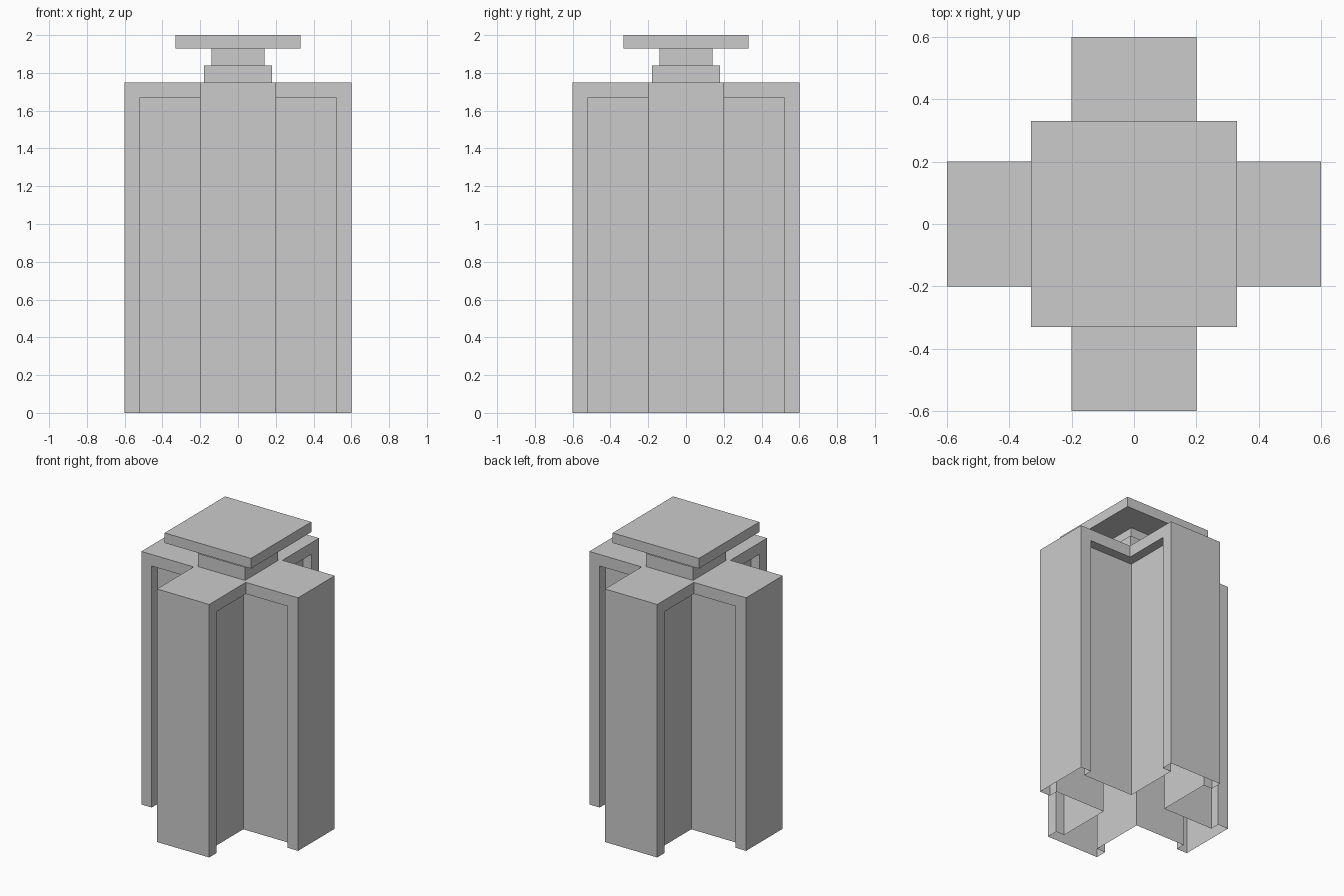
import bpy, bmesh
from mathutils import Matrix

if "Cube" in bpy.data.objects:
    bpy.data.objects.remove(bpy.data.objects["Cube"])

ARM, HALF = 0.60, 0.20        # arm reach and half width
JAMB, REC = 0.52, 0.135       # recess outer limit and recessed wall plane
LINTEL, TOP = 1.67, 1.75      # recess top and body top


def ring(quarter, z):
    """Repeat a quarter outline four times around z."""
    pts = []
    for i in range(4):
        x, y = (1, 0, -1, 0)[i], (0, 1, 0, -1)[i]
        pts += [(px * x - py * y, px * y + py * x, z) for px, py in quarter]
    return pts


def walls(bm, quarter, z0, z1):
    """Vertical walls on a four-fold outline; returns the upper vertices."""
    low = [bm.verts.new(p) for p in ring(quarter, z0)]
    high = [bm.verts.new(p) for p in ring(quarter, z1)]
    n = len(low)
    for i in range(n):
        j = (i + 1) % n
        bm.faces.new((low[i], low[j], high[j], high[i]))
    return high


def finish(name, bm):
    mesh = bpy.data.meshes.new(name)
    bm.to_mesh(mesh)
    bm.free()
    obj = bpy.data.objects.new(name, mesh)
    bpy.context.collection.objects.link(obj)
    return obj


# Cross-shaped shell, open underneath, with recessed side panels
bm = bmesh.new()
recess = [(JAMB, HALF), (JAMB, REC), (REC, REC), (REC, JAMB), (HALF, JAMB)]
walls(bm, [(ARM, HALF)] + recess + [(HALF, ARM)], 0, LINTEL)
roof = walls(bm, [(ARM, HALF), (JAMB, HALF), (HALF, HALF), (HALF, JAMB), (HALF, ARM)],
             LINTEL, TOP)
bm.faces.new(roof)

# Undersides of the lintels above each recess
soffit = ring(recess + [(HALF, HALF)], LINTEL)
for i in range(0, len(soffit), 6):
    face = bm.faces.new([bm.verts.new(p) for p in soffit[i:i + 6]])
    face.normal_update()
    if face.normal.z > 0:
        face.normal_flip()
bmesh.ops.remove_doubles(bm, verts=bm.verts, dist=1e-5)
finish("cross_body", bm)

# Stepped neck and top plate
for name, half, z0, z1 in (("neck_base", 0.18, 1.75, 1.84),
                           ("neck", 0.14, 1.84, 1.93),
                           ("top_plate", 0.33, 1.93, 2.00)):
    bm = bmesh.new()
    bmesh.ops.create_cube(bm, size=1, matrix=Matrix.Translation((0, 0, (z0 + z1) / 2))
                          @ Matrix.Diagonal((2 * half, 2 * half, z1 - z0, 1)))
    finish(name, bm)
